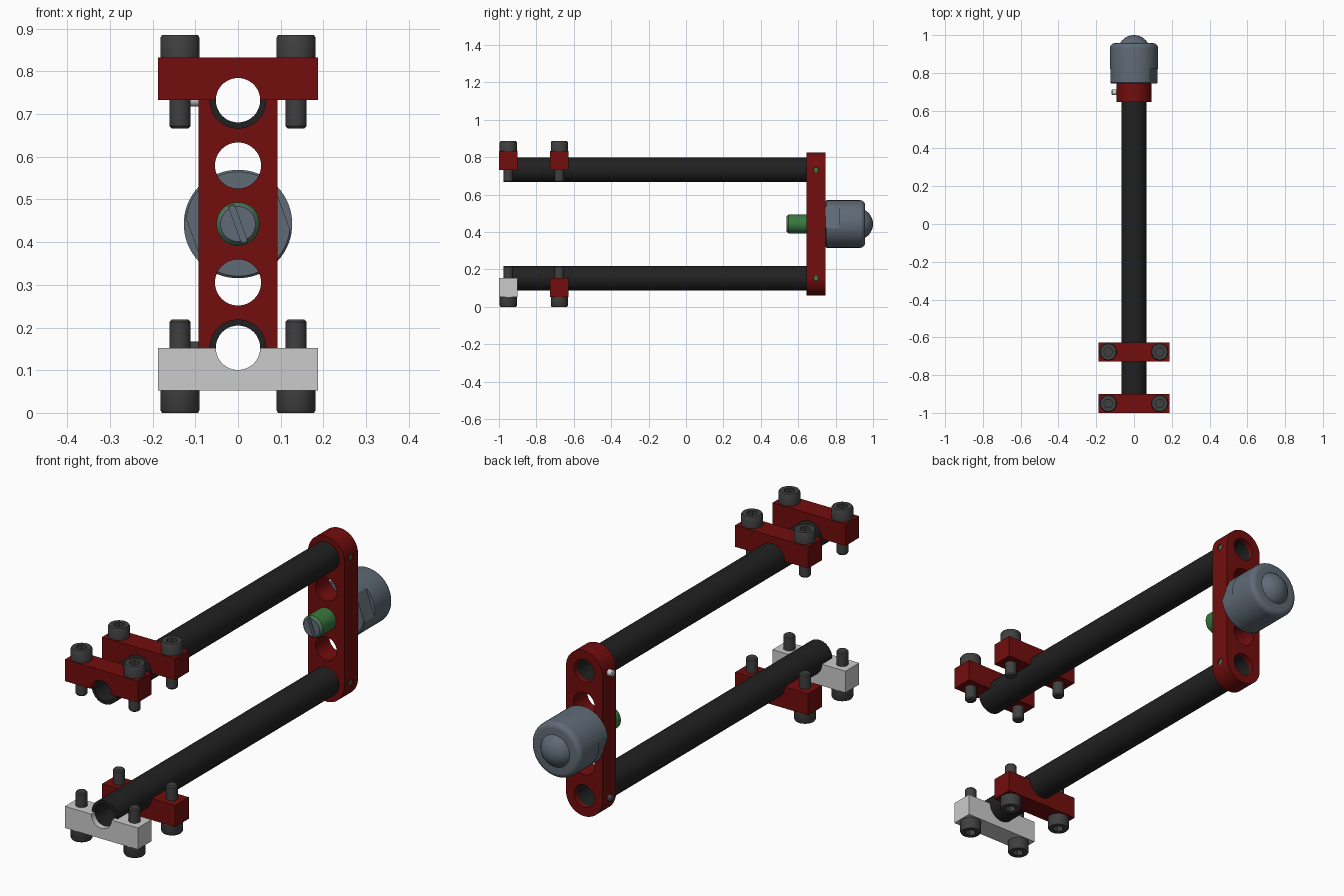
import bpy, bmesh
from math import sin, cos, pi, radians, sqrt
from mathutils import Vector, Matrix

if "Cube" in bpy.data.objects:
    bpy.data.objects.remove(bpy.data.objects["Cube"])

ZC = 0.4425          # height of the symmetry plane
D = 0.29             # tube distance from that plane
X, Y, Z = Vector((1, 0, 0)), Vector((0, 1, 0)), Vector((0, 0, 1))


def material(name, rgb):
    m = bpy.data.materials.new(name)
    m.diffuse_color = (*rgb, 1)
    m.use_nodes = True
    m.node_tree.nodes["Principled BSDF"].inputs["Base Color"].default_value = m.diffuse_color
    return m


RED = material("red_anodised", (0.17, 0.004, 0.004))
BLACK = material("black_tube", (0.015, 0.015, 0.015))
STEEL = material("dark_steel", (0.05, 0.05, 0.05))
KNOB = material("blue_grey", (0.115, 0.145, 0.18))
GREEN = material("green_insert", (0.04, 0.19, 0.05))


def finish(name, bm, mat):
    bmesh.ops.recalc_face_normals(bm, faces=bm.faces[:])
    me = bpy.data.meshes.new(name)
    bm.to_mesh(me)
    bm.free()
    ob = bpy.data.objects.new(name, me)
    bpy.context.collection.objects.link(ob)
    if mat:
        me.materials.append(mat)
    return ob


def smooth(ob):
    bpy.ops.object.select_all(action='DESELECT')
    ob.select_set(True)
    bpy.context.view_layer.objects.active = ob
    bpy.ops.object.shade_smooth_by_angle(angle=radians(32))
    return ob


def lathe(name, profile, origin, axis, mat=None, n=48, ring=False):
    """Revolve (radius, distance) points; capped, or closed as a ring."""
    bm = bmesh.new()
    q = axis.to_track_quat('Z', 'Y')
    loops = [[bm.verts.new(Vector(origin) + q @ Vector((r * cos(2 * pi * i / n), r * sin(2 * pi * i / n), t)))
              for i in range(n)] for r, t in profile]
    pairs = list(zip(loops, loops[1:]))
    if ring:
        pairs.append((loops[-1], loops[0]))
    else:
        bm.faces.new(loops[0])
        bm.faces.new(loops[-1])
    for a, b in pairs:
        for i in range(n):
            j = (i + 1) % n
            bm.faces.new((a[i], a[j], b[j], b[i]))
    return smooth(finish(name, bm, mat))


def box(name, centre, size, mat=None, tilt=0):
    bm = bmesh.new()
    bmesh.ops.create_cube(bm, size=1, matrix=Matrix.Translation(centre) @ Matrix.Rotation(tilt, 4, 'Y')
                          @ Matrix.Diagonal((*size, 1)))
    return finish(name, bm, mat)


def cut(ob, *cutters):
    for c in cutters:
        mod = ob.modifiers.new("cut", 'BOOLEAN')
        mod.operation, mod.solver, mod.object = 'DIFFERENCE', 'EXACT', c
        bpy.context.view_layer.objects.active = ob
        bpy.ops.object.modifier_apply(modifier=mod.name)
        bpy.data.objects.remove(c)
    return smooth(ob)


def rod(r, a, b, z, n=48):
    return lathe("cutter", [(r, a), (r, b)], (0, 0, z), Y, n=n)


# Cap screw, origin under the head, copied for every clamp
screw = lathe("clamp_screw", [(.02, -.166), (.025, -.16), (.025, 0), (.046, 0), (.046, .046), (.042, .0525)],
              (0, 0, 0), Z, STEEL, 32)
cut(screw, lathe("cutter", [(.024, .022), (.024, .1)], (0, 0, 0), Z, n=6))

for s, side in ((1, "upper"), (-1, "lower")):
    zt = ZC + s * D
    # Hollow rail tube
    lathe(side + "_tube", [(.0665, -.975), (.0665, .722), (.052, .722), (.052, -.975)],
          (0, 0, zt), Y, BLACK, 64, ring=True)
    # Two half clamps; the front one has a lip in front of the tube
    for y, place in ((-.95, "front"), (-.677, "rear")):
        mat = None if (s < 0 and place == "front") else RED
        clamp = box(f"{side}_{place}_clamp", (0, y, zt + s * .05), (.374, .1, .1), mat)
        if place == "front":
            cut(clamp, rod(.052, -1.1, -.95, zt), rod(.0665, -.975, -.8, zt))
        else:
            cut(clamp, rod(.0665, -.8, -.5, zt))
        for x in (-.136, .136):
            c = screw.copy()
            c.name = f"{side}_{place}_clamp_screw"
            c.location = (x, y, zt + s * .1)
            c.rotation_euler = (0 if s > 0 else pi, 0, 0)
            bpy.context.collection.objects.link(c)
    # Set screws on both edges of the end plate
    lathe(side + "_side_pin", [(.015, .07), (.015, .114), (.011, .118)], (0, .697, zt), -X,
          None if s > 0 else STEEL, 20)
    lathe(side + "_side_insert", [(.014, .07), (.014, .0885)], (0, .695, zt), X, GREEN, 20)
bpy.data.objects.remove(screw)

# End plate: rounded bar with tube sockets, lightening holes and side holes
bm = bmesh.new()
outline = []
for s in (1, -1):
    for i in range(33):
        a = pi * i / 32
        outline.append(bm.verts.new((s * .093 * cos(a), .645, ZC + s * (D + .093 * sin(a)))))
face = bm.faces.new(outline)
ext = bmesh.ops.extrude_face_region(bm, geom=[face])
bmesh.ops.translate(bm, vec=(0, .1, 0), verts=[v for v in ext["geom"] if isinstance(v, bmesh.types.BMVert)])
plate = finish("end_plate", bm, RED)
for s in (1, -1):
    cut(plate, rod(.0665, .6, .722, ZC + s * D), rod(.052, .7, .8, ZC + s * D),
        rod(.054, .6, .8, ZC + s * .137),
        lathe("cutter", [(.015, .075), (.015, .2)], (0, .695, ZC + s * D), X, n=20))

# Slotted adjuster screw with a green thread sleeve
TILT = radians(-20)
core = lathe("adjuster_screw", [(.041, .538), (.046, .544), (.046, .66)], (0, 0, ZC), Y, KNOB)
cut(core, box("cutter", (0, .538, ZC), (.014, .03, .2), tilt=TILT))
lathe("adjuster_sleeve", [(.046, .543), (.051, .549), (.051, .65), (.046, .65)], (0, 0, ZC), Y, GREEN, ring=True)

# Round knob with two wrench flats, and a domed button
edge = [(.127 - .025 * (1 - cos(a)), .932 + .025 * sin(a)) for a in [pi / 2 * i / 6 for i in range(7)]]
knob = lathe("knob", [(.122, .745), (.127, .75)] + edge, (0, 0, ZC), Y, KNOB, 64)
for s in (1, -1):
    d = s * .16
    cut(knob, box("cutter", (d * cos(TILT), .76, ZC - d * sin(TILT)), (.1, .12, .4), tilt=TILT))
R = .085
dome = [(sqrt(max(R * R - (R - h) ** 2, 0)), 1 - h) for h in (.05, .043, .035, .027, .019, .012, .006, .002, .0003)]
lathe("knob_button", dome, (0, 0, ZC), Y, KNOB)
